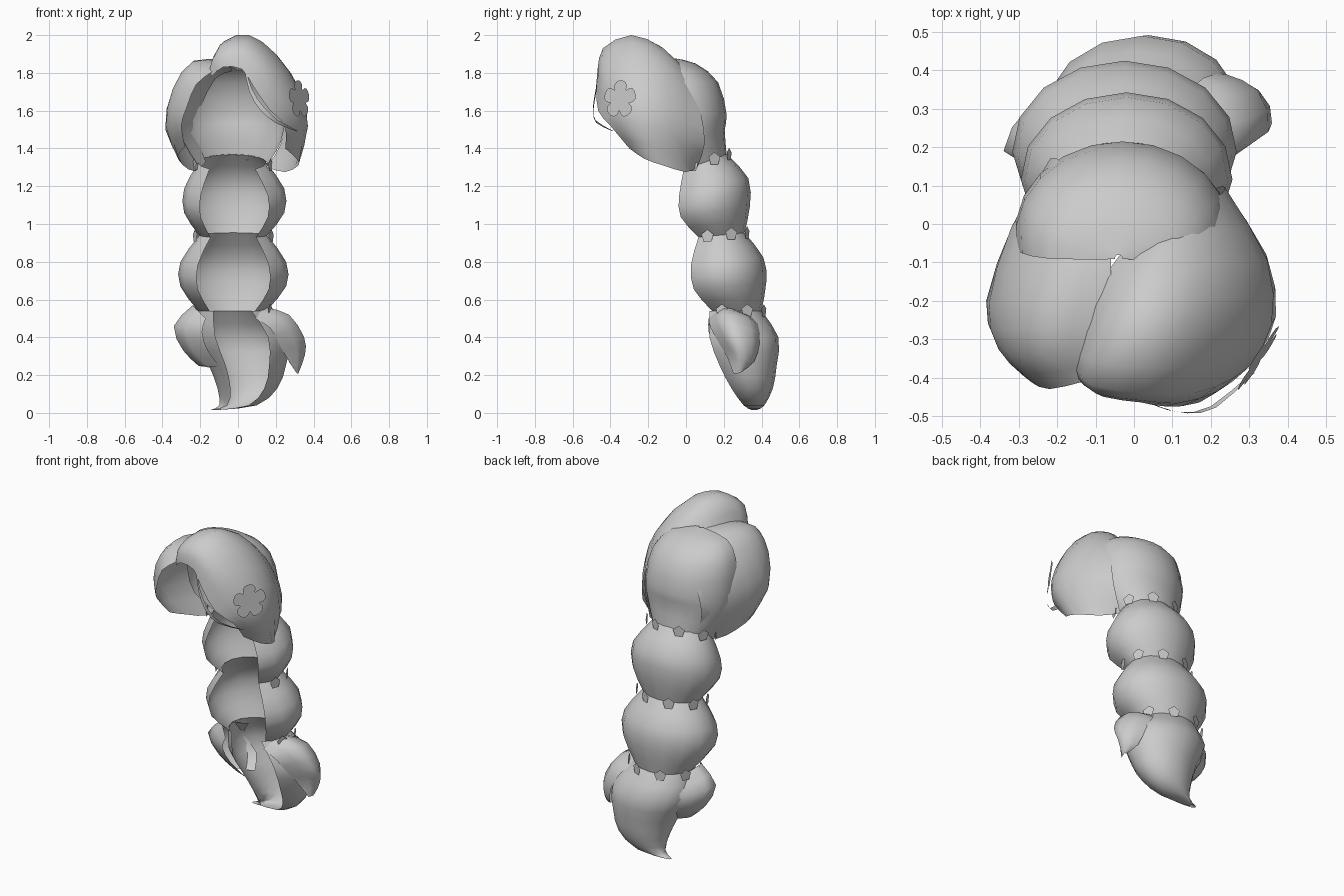
import bpy, math
from mathutils import Vector


def make(name, verts, faces, smooth=True):
    me = bpy.data.meshes.new(name)
    me.from_pydata([tuple(v) for v in verts], [], faces)
    for p in me.polygons:
        p.use_smooth = smooth
    ob = bpy.data.objects.new(name, me)
    bpy.context.collection.objects.link(ob)
    return ob


def refine(seq, mix):
    """Insert one smooth midpoint between neighbours."""
    out = []
    n = len(seq)
    for i in range(n - 1):
        a = seq[i - 1] if i > 0 else mix([seq[0], seq[1]], [2, -1])
        d = seq[i + 2] if i + 2 < n else mix([seq[-1], seq[-2]], [2, -1])
        out += [seq[i], mix([a, seq[i], seq[i + 1], d], [-.0625, .5625, .5625, -.0625])]
    return out + [seq[-1]]


def mix_pts(ps, ws):
    return sum((p * w for p, w in zip(ps, ws)), Vector())


def mix_rows(rs, ws):
    return [mix_pts(c, ws) for c in zip(*rs)]


def loft(name, rows, dense_cols=True):
    """Open sheet through rows of points."""
    rows = [[Vector(p) for p in r] for r in rows]
    if dense_cols:
        rows = [refine(r, mix_pts) for r in rows]
    rows = refine(rows, mix_rows)
    n = len(rows[0])
    faces = [(i * n + j, i * n + j + 1, (i + 1) * n + j + 1, (i + 1) * n + j)
             for i in range(len(rows) - 1) for j in range(n - 1)]
    return make(name, [p for r in rows for p in r], faces)


def arc(cx, cy, z, rx, ry, tilt=0, gap=42, n=12):
    """Elliptic arc round the back, open by +-gap degrees at the front."""
    pts = []
    for i in range(n + 1):
        a = math.radians(-90 + gap + (360 - 2 * gap) * i / n)
        pts.append((cx + rx * math.cos(a), cy + ry * math.sin(a), z + tilt * ry * math.sin(a)))
    return pts


# back of the cap
loft("cap_back", [arc(*r, gap=80) for r in [
    (-.04, -.09, 1.88, .01, .01), (-.05, -.07, 1.85, .17, .12), (-.04, -.04, 1.75, .255, .21),
    (-.03, -.02, 1.58, .28, .235), (-.03, .01, 1.44, .26, .195, .3), (-.03, .08, 1.32, .185, .135, .35)]], False)

# large fringe swept to the right
loft("swept_fringe", [
    [(-.14, -.41, 1.78), (-.15, -.38, 1.82), (-.13, -.28, 1.84), (-.08, -.14, 1.85), (.0, -.04, 1.81)],
    [(-.08, -.45, 1.83), (-.11, -.42, 1.91), (-.07, -.29, 1.97), (-.01, -.13, 1.92), (.05, -.02, 1.81)],
    [(.02, -.465, 1.82), (.03, -.44, 1.93), (.06, -.29, 2.0), (.09, -.12, 1.93), (.11, .03, 1.78)],
    [(.08, -.475, 1.73), (.16, -.44, 1.83), (.2, -.28, 1.9), (.22, -.1, 1.84), (.18, .06, 1.7)],
    [(.17, -.465, 1.6), (.26, -.4, 1.68), (.325, -.27, 1.71), (.325, -.1, 1.67), (.23, .08, 1.58)],
    [(.25, -.4, 1.52), (.32, -.34, 1.53), (.37, -.24, 1.52), (.345, -.08, 1.48), (.23, .1, 1.43)],
    [(.25, -.3, 1.4), (.31, -.22, 1.345), (.32, -.12, 1.31), (.25, 0, 1.275), (.15, .06, 1.3)]])

# side lobe on the left, running into the back
loft("left_lobe", [
    [(-.13, -.41, 1.81), (-.1, -.32, 1.85), (-.06, -.2, 1.865), (-.06, -.07, 1.86), (-.03, .04, 1.81)],
    [(-.22, -.43, 1.74), (-.24, -.34, 1.84), (-.23, -.2, 1.865), (-.18, -.04, 1.83), (-.12, .1, 1.77)],
    [(-.27, -.41, 1.62), (-.33, -.34, 1.71), (-.345, -.2, 1.71), (-.3, -.02, 1.66), (-.2, .17, 1.61)],
    [(-.3, -.37, 1.52), (-.36, -.3, 1.52), (-.385, -.2, 1.5), (-.315, 0, 1.48), (-.22, .16, 1.48)],
    [(-.28, -.28, 1.41), (-.32, -.2, 1.36), (-.29, -.08, 1.31), (-.23, .03, 1.28), (-.17, .14, 1.33)]])

# bubble segments hanging behind, open at the front
necks = [(-.03, .085, 1.325, .18, .13, .35), (-.025, .17, .94, .18, .14, .1), (-.03, .25, .54, .18, .15, 0)]
loft("bubble_upper", [arc(*r) for r in [
    necks[0], (-.02, .12, 1.19, .265, .21, .25), (-.02, .128, 1.06, .265, .21, .15), necks[1]]], False)
loft("bubble_lower", [arc(*r) for r in [
    necks[1], (-.025, .19, .80, .28, .22, .1), (-.025, .205, .67, .28, .22, .1), necks[2]]], False)
loft("tail_tip", [arc(*r, gap=34) for r in [
    (-.03, .25, .54, .18, .15, 0), (.02, .29, .4, .25, .2, 0), (.05, .315, .25, .205, .165, 0),
    (.05, .34, .13, .16, .12, 0), (0, .355, .04, .1, .06, 0), (-.13, .36, .015, .02, .015, 0)]], False)

# curled locks either side of the tail
loft("right_lock", [
    [(.09, .12, .5), (.14, .2, .56), (.16, .27, .54), (.12, .32, .53)],
    [(.17, .13, .45), (.27, .2, .52), (.25, .33, .5), (.18, .38, .47)],
    [(.22, .18, .36), (.35, .24, .4), (.32, .35, .38), (.24, .39, .37)],
    [(.26, .22, .29), (.355, .28, .31), (.32, .34, .27), (.27, .36, .27)],
    [(.31, .25, .21), (.32, .28, .21), (.32, .3, .22), (.31, .3, .22)]])
loft("left_lock", [
    [(-.17, .12, .5), (-.24, .19, .57), (-.2, .27, .53), (-.15, .32, .52)],
    [(-.19, .12, .43), (-.34, .19, .46), (-.27, .31, .43), (-.21, .36, .42)],
    [(-.16, .16, .33), (-.29, .22, .33), (-.22, .32, .31), (-.14, .38, .32)],
    [(-.09, .21, .24), (-.21, .25, .25), (-.15, .29, .24), (-.1, .31, .24)]])


def flat_shape(name, centre, normal, radii):
    """Flat polygon facing the normal, with one radius per corner."""
    q = Vector(normal).to_track_quat('Z', 'Y')
    n = len(radii)
    pts = [Vector(centre) + q @ Vector((r * math.sin(i * math.tau / n), r * math.cos(i * math.tau / n), 0))
           for i, r in enumerate(radii)]
    c = len(pts)
    return make(name, pts + [Vector(centre)], [(i, (i + 1) % n, c) for i in range(n)], False)


# small pentagons ringing each pinch
for k, (cx, cy, z, rx, ry, tilt) in enumerate(necks):
    for deg in (-20, 25, 68, 112, 155, 200):
        c, s = math.cos(math.radians(deg)), math.sin(math.radians(deg))
        flat_shape(f"tie_bead_{k}_{deg}", (cx + (rx + .035) * c, cy + (ry + .025) * s, z + tilt * ry * s),
                   (c, s, 0), [.036] * 5)

# five-petal flower on the right
flat_shape("flower", (.325, -.35, 1.66), (.84, -.54, .1),
           [.1, .1, .096, .085, .06, .085, .096, .1] * 5)

# loose strand across the fringe
path = [(.03, -.46, 1.84), (.06, -.475, 1.7), (.12, -.49, 1.6), (.2, -.475, 1.535), (.31, -.385, 1.49)]
loft("loose_strand", [[p, (p[0] + w, p[1] - .003, p[2] + w)]
                      for p, w in zip(path, (.004, .014, .018, .014, .004))], False)
